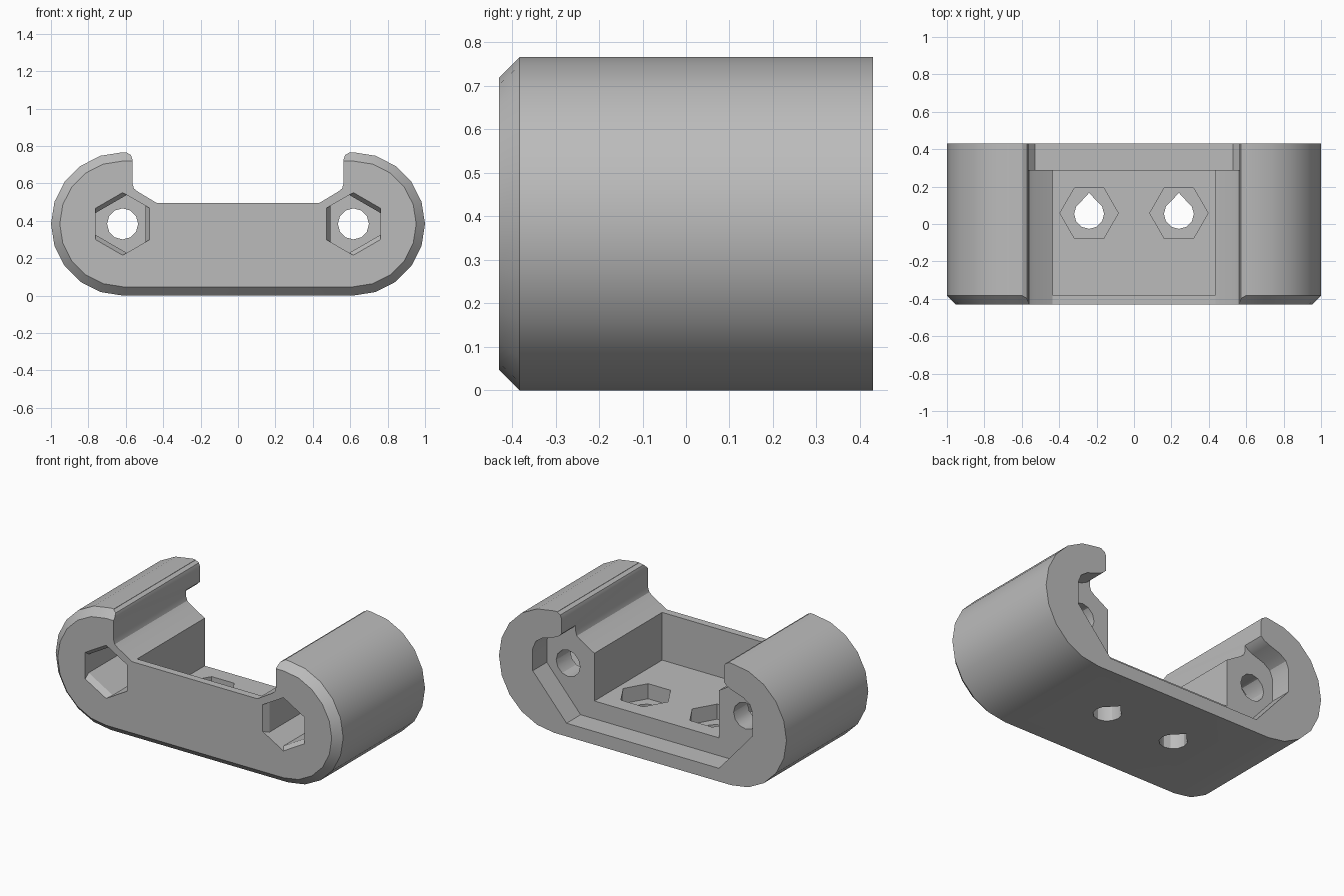
import bpy, bmesh, math

old = bpy.data.objects.get("Cube")
if old:
    bpy.data.objects.remove(old, do_unlink=True)

CX, R, HALF, BEVEL = 0.617, 0.383, 0.43, 0.047   # end centre, end radius, half depth, front chamfer
FLOOR, BACK = 0.195, 0.29                        # pocket floor height, recess face


def loft(name, loops):
    """Closed solid through loops holding the same number of 3D points."""
    bm = bmesh.new()
    rings = [[bm.verts.new(p) for p in loop] for loop in loops]
    n = len(rings[0])
    for a, b in zip(rings, rings[1:]):
        for i in range(n):
            j = (i + 1) % n
            bm.faces.new((a[i], a[j], b[j], b[i]))
    bm.faces.new(rings[0])
    bm.faces.new(rings[-1])
    bmesh.ops.recalc_face_normals(bm, faces=bm.faces)
    mesh = bpy.data.meshes.new(name)
    bm.to_mesh(mesh)
    bm.free()
    obj = bpy.data.objects.new(name, mesh)
    bpy.context.collection.objects.link(obj)
    return obj


def at_y(points, y):
    return [(x, y, z) for x, z in points]


def at_z(points, z):
    return [(x, y, z) for x, y in points]


def mirrored(half):
    """Complete a right-hand profile with its mirror image."""
    return half + [(-x, z) for x, z in reversed(half)]


def ring(cx, cy, r, n, start=0.0):
    return [(cx + r * math.cos(start + math.tau * i / n),
             cy + r * math.sin(start + math.tau * i / n)) for i in range(n)]


def stadium(r):
    """Long rounded outline with faceted ends."""
    steps = 10
    return mirrored([(CX + r * math.cos(a), R + r * math.sin(a))
                     for a in (-math.pi / 2 + math.pi * i / steps for i in range(steps + 1))])


def nut_outline(side, squeeze):
    """Hexagon with every other flat moved inwards."""
    flats = [0.145 - (squeeze if k % 2 else 0) for k in range(6)]
    pts = []
    for k in range(6):
        d, e = flats[k], flats[(k + 1) % 6]
        a, b = (4 * d - 2 * e) / 3, (4 * e - 2 * d) / 3
        t, u = math.radians(60 * k), math.radians(60 * k + 60)
        pts.append((side * (CX + a * math.cos(t) + b * math.cos(u)),
                    R + a * math.sin(t) + b * math.sin(u)))
    return pts


def cut(target, cutter):
    cutter.hide_render = True
    mod = target.modifiers.new("cut", 'BOOLEAN')
    mod.operation, mod.solver, mod.object = 'DIFFERENCE', 'EXACT', cutter
    bpy.context.view_layer.objects.active = target
    bpy.ops.object.modifier_apply(modifier=mod.name)
    bpy.data.objects.remove(cutter, do_unlink=True)


# Body: rounded bar, chamfered around the front
body = loft("clamp_body", [at_y(stadium(R - BEVEL), -HALF),
                           at_y(stadium(R), -HALF + BEVEL),
                           at_y(stadium(R), HALF)])

# Open channel on top, with rounded lips and sloped shoulders
channel = mirrored([(0.435, 0.495), (0.535, 0.555), (0.556, 0.572), (0.565, 0.6),
                    (0.565, 0.73), (0.573, 0.752), (0.595, 0.764), (0.6, 0.9)])
cut(body, loft("channel_cutter", [at_y(channel, -0.6), at_y(channel, 0.6)]))

# Central pocket
pocket = mirrored([(0.434, FLOOR), (0.434, 0.56)])
cut(body, loft("pocket_cutter", [at_y(pocket, -HALF + BEVEL), at_y(pocket, 0.35)]))

# Recess in the back, undercutting the lips
recess = mirrored([(0.53, 0.083), (0.765, 0.35), (0.765, 0.49), (0.745, 0.54),
                   (0.7, 0.572), (0.62, 0.598), (0.585, 0.615), (0.55, 0.65)])
cut(body, loft("recess_cutter", [at_y(recess, BACK), at_y(recess, 0.6)]))

for side in (-1, 1):
    # Nut pocket in the front, with a short lead-in
    cut(body, loft("nut_cutter", [at_y(nut_outline(side, 0.0), -0.5),
                                  at_y(nut_outline(side, 0.0), -HALF),
                                  at_y(nut_outline(side, 0.022), -HALF + 0.035),
                                  at_y(nut_outline(side, 0.022), 0.15)]))
    # Bolt hole through to the recess
    bolt = ring(side * CX, R, 0.083, 12)
    cut(body, loft("bolt_cutter", [at_y(bolt, 0.1), at_y(bolt, 0.36)]))

    # Hexagonal seat in the pocket floor
    seat = ring(side * 0.24, 0.058, 0.156, 6)
    cut(body, loft("seat_cutter", [at_z(seat, 0.1), at_z(seat, 0.3)]))
    # Teardrop hole through the floor, pointing back
    drop = ring(side * 0.24, 0.054, 0.08, 12)
    drop[3] = (side * 0.24, 0.167)
    cut(body, loft("drop_cutter", [at_z(drop, -0.1), at_z(drop, 0.15)]))

# Single grey material
grey = bpy.data.materials.new("light_grey")
grey.use_nodes = True
colour = (0.5, 0.5, 0.5, 1.0)
grey.diffuse_color = colour
grey.node_tree.nodes["Principled BSDF"].inputs["Base Color"].default_value = colour
body.data.materials.clear()
body.data.materials.append(grey)

# Smooth curves, sharp edges
bpy.ops.object.select_all(action='DESELECT')
body.select_set(True)
bpy.context.view_layer.objects.active = body
bpy.ops.object.shade_smooth_by_angle(angle=math.radians(30))
